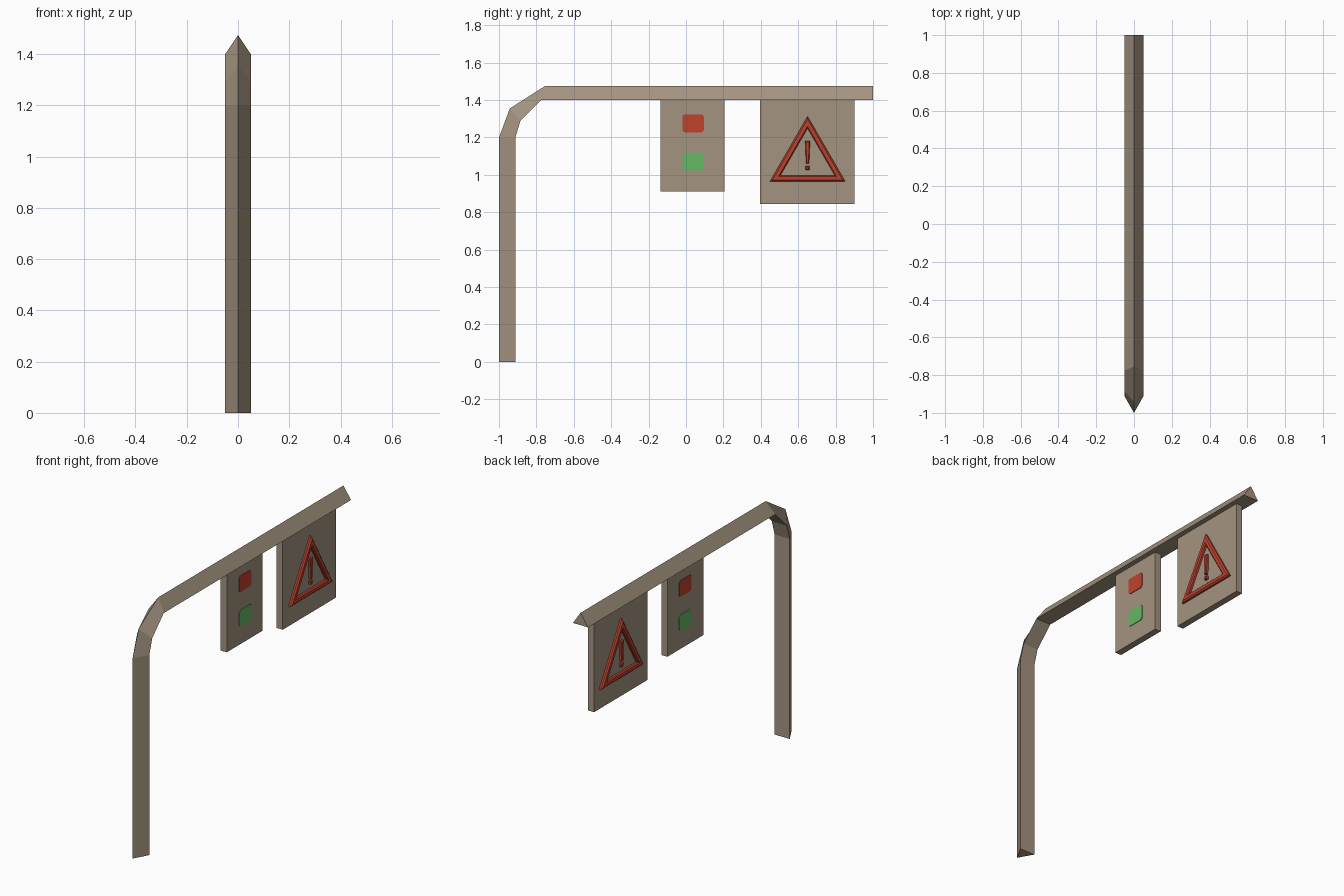
import bpy, bmesh, math

if "Cube" in bpy.data.objects:
    bpy.data.objects.remove(bpy.data.objects["Cube"])


def material(name, rgb):
    m = bpy.data.materials.new(name)
    m.diffuse_color = (*rgb, 1)
    m.use_nodes = True
    m.node_tree.nodes["Principled BSDF"].inputs["Base Color"].default_value = m.diffuse_color
    return m


TAUPE = material("taupe_metal", (0.37, 0.295, 0.215))
RED = material("signal_red", (0.52, 0.055, 0.027))
GREEN = material("signal_green", (0.13, 0.48, 0.13))


def loft(name, loops, mat, caps=True):
    """Skin a list of equal-length point loops into one flat-shaded mesh."""
    bm = bmesh.new()
    rings = [[bm.verts.new(p) for p in loop] for loop in loops]
    for a, b in zip(rings, rings[1:]):
        for i in range(len(a)):
            j = (i + 1) % len(a)
            bm.faces.new((a[i], a[j], b[j], b[i]))
    if caps:
        bm.faces.new(rings[0])
        bm.faces.new(rings[-1])
    bmesh.ops.recalc_face_normals(bm, faces=bm.faces)
    mesh = bpy.data.meshes.new(name)
    bm.to_mesh(mesh)
    bm.free()
    mesh.materials.append(mat)
    ob = bpy.data.objects.new(name, mesh)
    bpy.context.collection.objects.link(ob)
    return ob


def at_x(x, profile):
    return [(x, y, z) for y, z in profile]


def rect(y0, y1, z0, z1):
    return [(y0, z0), (y1, z0), (y1, z1), (y0, z1)]


def rounded_rect(y0, y1, z0, z1, r):
    pts = []
    corners = [(y1 - r, z1 - r), (y0 + r, z1 - r), (y0 + r, z0 + r), (y1 - r, z0 + r)]
    for k, (cy, cz) in enumerate(corners):
        for i in range(4):
            a = math.radians(90 * k + 30 * i)
            pts.append((cy + r * math.cos(a), cz + r * math.sin(a)))
    return pts


def shrink(profile, d):
    cy = sum(p[0] for p in profile) / len(profile)
    cz = sum(p[1] for p in profile) / len(profile)
    return [(y - math.copysign(d, y - cy), z - math.copysign(d, z - cz)) for y, z in profile]


def triangle(r):
    return [(0.65 + r * math.cos(math.radians(a)), 1.08 + r * math.sin(math.radians(a)))
            for a in (90, 210, 330)]


# Bent pole: triangular section, ridge on the outside of the bend
ridge = [(-1, 0), (-1, 1.2), (-0.942, 1.355), (-0.755, 1.474), (1, 1.474)]
inner = [(-0.912, 0), (-0.912, 1.2), (-0.885, 1.29), (-0.775, 1.4), (1, 1.4)]
loft("bent_pole", [[(0, *o), (-0.05, *i), (0.05, *i)] for o, i in zip(ridge, inner)], TAUPE)

# Hanging panels
T = 0.02
for name, prof in (("light_panel", rect(-0.135, 0.205, 0.912, 1.402)),
                   ("warning_panel", rect(0.395, 0.90, 0.845, 1.402))):
    loft(name, [at_x(-T, prof), at_x(T, prof)], TAUPE)

# Lights and warning symbol on both sides
for s, side in ((1, "right"), (-1, "left")):
    for name, z, mat in (("red_light", 1.227, RED), ("green_light", 1.022, GREEN)):
        prof = rounded_rect(-0.02, 0.095, z, z + 0.096, 0.014)
        loft(f"{name}_{side}", [at_x(s * (T - 0.002), prof), at_x(s * (T + 0.004), prof)], mat)

    # Bevelled triangle frame
    frame = [(0.233, 0.019), (0.233, 0.030), (0.217, 0.038), (0.180, 0.038), (0.168, 0.032),
             (0.168, 0.019), (0.233, 0.019)]
    ob = loft(f"warning_frame_{side}", [at_x(s * x, triangle(r)) for r, x in frame], RED, False)
    bm = bmesh.new()
    bm.from_mesh(ob.data)
    bmesh.ops.remove_doubles(bm, verts=bm.verts, dist=1e-5)
    bmesh.ops.recalc_face_normals(bm, faces=bm.faces)
    bm.to_mesh(ob.data)
    bm.free()

    # Warning stroke and dot
    stroke = [(0.642, 1.06), (0.658, 1.06), (0.663, 1.18), (0.637, 1.18)]
    for name, prof in (("warning_stroke", stroke), ("warning_dot", rect(0.64, 0.66, 1.026, 1.046))):
        loft(f"{name}_{side}", [at_x(s * 0.019, prof), at_x(s * 0.032, prof),
                                at_x(s * 0.036, shrink(prof, 0.004))], RED)
